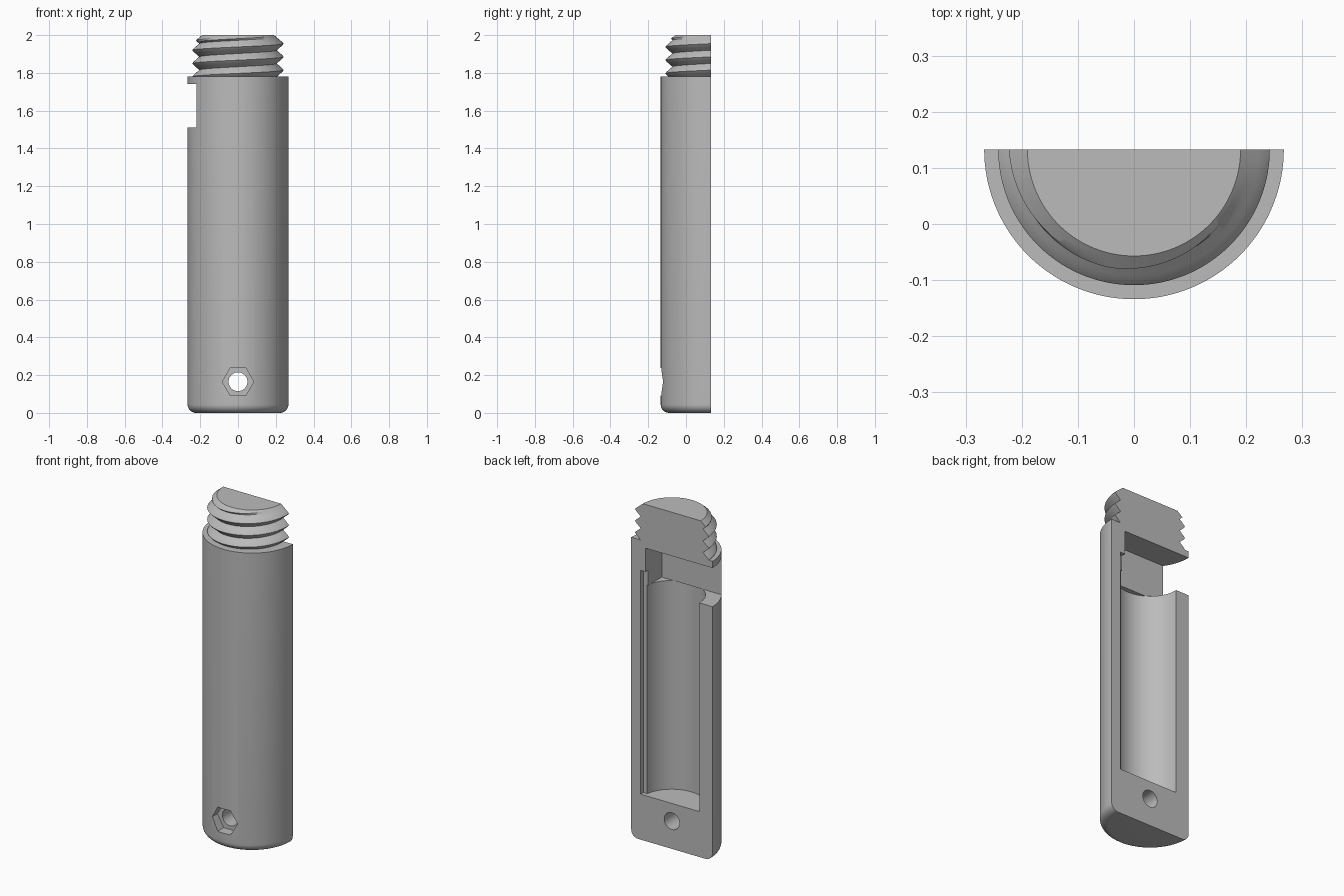
import bpy, bmesh
from math import pi, cos, sin, radians
from mathutils import Matrix

cube = bpy.data.objects.get("Cube")
if cube:
    bpy.data.objects.remove(cube, do_unlink=True)

AXIS_Y = 0.133      # the cut plane passes through the axis
RADIUS = 0.267
SHOULDER = 1.78
TOP = 2.0
PITCH = 0.07
SEGMENTS = 72

grey = bpy.data.materials.new("plain grey")
grey.use_nodes = True
grey.diffuse_color = (0.5, 0.5, 0.5, 1)
grey.node_tree.nodes["Principled BSDF"].inputs["Base Color"].default_value = (0.5, 0.5, 0.5, 1)


def add_object(name, bm):
    bmesh.ops.recalc_face_normals(bm, faces=bm.faces)
    mesh = bpy.data.meshes.new(name)
    bm.to_mesh(mesh)
    bm.free()
    obj = bpy.data.objects.new(name, mesh)
    mesh.materials.append(grey)
    bpy.context.collection.objects.link(obj)
    return obj


def half_turned(name, profile):
    """Sweep profile(angle) -> [(r, z)...] round the front half and close it."""
    bm = bmesh.new()
    columns = []
    for i in range(SEGMENTS + 1):
        a = pi + pi * i / SEGMENTS
        columns.append([bm.verts.new((r * cos(a), AXIS_Y + r * sin(a), z))
                        for r, z in profile(a)])
    for c, d in zip(columns, columns[1:]):
        for j in range(len(c) - 1):
            bm.faces.new((c[j], d[j], d[j + 1], c[j + 1]))
    bm.faces.new(columns[0] + columns[-1][::-1])
    bm.faces.new([c[0] for c in columns])
    bm.faces.new([c[-1] for c in columns])
    bmesh.ops.remove_doubles(bm, verts=bm.verts, dist=1e-5)
    return add_object(name, bm)


def body_profile(angle):
    fillet = 0.045
    arc = [(RADIUS - fillet + fillet * sin(t * pi / 16),
            fillet - fillet * cos(t * pi / 16)) for t in range(9)]
    return arc + [(RADIUS, SHOULDER)]


def thread_profile(angle):
    # Right-handed V thread, chamfered at the top
    points = []
    lead = PITCH * angle / (2 * pi)
    for k in range(-14, 52):
        z = min(max(SHOULDER + 0.035 + lead - PITCH + k * PITCH / 8, SHOULDER), TOP)
        phase = ((z - SHOULDER - 0.035 - lead) / PITCH) % 1
        ridge = abs(2 * phase - 1)
        r = 0.205 + 0.037 * min(ridge * 1.08, 1)
        points.append((min(r, 0.19 + 1.2 * (TOP - z)), z))
    return points


def box(x0, x1, y0, y1, z0, z1):
    bm = bmesh.new()
    size = Matrix.Diagonal((x1 - x0, y1 - y0, z1 - z0, 1))
    place = Matrix.Translation(((x0 + x1) / 2, (y0 + y1) / 2, (z0 + z1) / 2))
    bmesh.ops.create_cube(bm, size=1, matrix=place @ size)
    return add_object("cutter", bm)


def rod(sides, radius, length, matrix):
    bm = bmesh.new()
    bmesh.ops.create_cone(bm, cap_ends=True, segments=sides, radius1=radius,
                          radius2=radius, depth=length, matrix=matrix)
    return add_object("cutter", bm)


def smooth(obj):
    bpy.ops.object.select_all(action="DESELECT")
    obj.select_set(True)
    bpy.context.view_layer.objects.active = obj
    bpy.ops.object.shade_smooth_by_angle(angle=radians(25))


def cut(obj, cutter):
    cutter.hide_render = True
    mod = obj.modifiers.new("cut", "BOOLEAN")
    mod.operation = "DIFFERENCE"
    mod.solver = "EXACT"
    mod.object = cutter
    bpy.context.view_layer.objects.active = obj
    bpy.ops.object.modifier_apply(modifier=mod.name)
    bpy.data.objects.remove(cutter, do_unlink=True)


body = half_turned("half_body", body_profile)
thread = half_turned("threaded_neck", thread_profile)

# Inner chamber, side slot and narrow groove
FLOOR, SLOT = 0.27, 1.51
cut(body, rod(96, 0.181, SLOT - FLOOR,
              Matrix.Translation((0, AXIS_Y, (FLOOR + SLOT) / 2))))
cut(body, box(-0.4, 0.173, AXIS_Y - 0.153, 0.3, SLOT, 1.74))
cut(body, box(0.1, 0.205, AXIS_Y - 0.025, 0.3, FLOOR, 1.6))

# Bolt hole with a hexagonal nut pocket
turn = Matrix.Rotation(pi / 2, 4, "X")
cut(body, rod(40, 0.05, 1, Matrix.Translation((0, 0, 0.165)) @ turn))
cut(body, rod(6, 0.083, 0.13, Matrix.Translation((0, -0.14, 0.165)) @ turn
              @ Matrix.Rotation(pi / 6, 4, "Z")))

for part in (body, thread):
    smooth(part)
